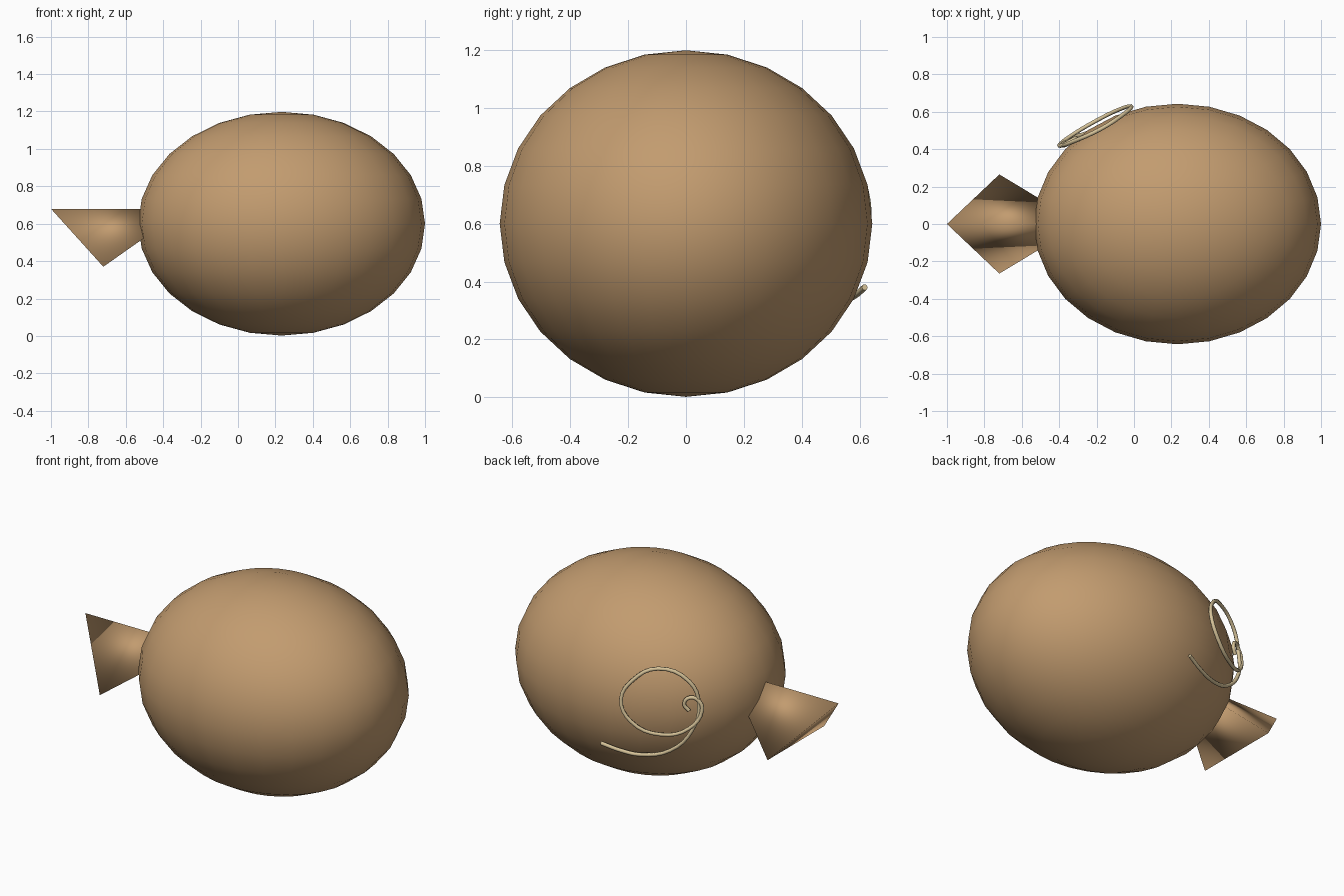
import bpy
import bmesh

default_cube = bpy.data.objects.get("Cube")
if default_cube:
    bpy.data.objects.remove(default_cube, do_unlink=True)


def make_material(name, color):
    material = bpy.data.materials.new(name)
    material.use_nodes = True
    material.diffuse_color = (*color, 1)
    shader = next(n for n in material.node_tree.nodes if n.type == "BSDF_PRINCIPLED")
    shader.inputs["Base Color"].default_value = (*color, 1)
    return material


def link_object(name, data, material):
    obj = bpy.data.objects.new(name, data)
    bpy.context.scene.collection.objects.link(obj)
    data.materials.append(material)
    return obj


tan = make_material("warm tan", (0.54, 0.33, 0.16))
straw = make_material("pale straw", (0.68, 0.55, 0.32))

# Egg-shaped body, a coarse smooth ball stretched sideways
bpy.ops.mesh.primitive_uv_sphere_add(segments=28, ring_count=14, radius=1,
                                     location=(0.233, 0, 0.6))
body = bpy.context.object
body.name = body.data.name = "body"
body.scale = (0.767, 0.643, 0.598)
body.data.materials.append(tan)
bpy.ops.object.shade_smooth()

# Three-sided tail fin whose apex is buried in the body
mesh = bpy.data.meshes.new("tail_fin")
bm = bmesh.new()
apex = bm.verts.new((-0.28, 0, 0.68))
tip = bm.verts.new((-1, 0, 0.68))
back_corner, front_corner = [bm.verts.new((-0.72, side * 0.265, 0.37)) for side in (1, -1)]
for corners in ((apex, tip, back_corner), (apex, back_corner, front_corner),
                (apex, front_corner, tip), (tip, front_corner, back_corner)):
    bm.faces.new(corners).smooth = True
bmesh.ops.recalc_face_normals(bm, faces=bm.faces)
bm.to_mesh(mesh)
bm.free()
link_object("tail_fin", mesh, tan)

# Curled cord resting against the back of the body
path = [
    # trailing end
    (0.126, 0.617, 0.38), (0.02, 0.58, 0.35), (-0.083, 0.545, 0.34),
    (-0.24, 0.49, 0.386), (-0.355, 0.45, 0.52),
    # large loop
    (-0.38, 0.42, 0.67), (-0.327, 0.44, 0.80), (-0.174, 0.51, 0.86),
    (-0.06, 0.584, 0.79), (-0.013, 0.627, 0.68), (-0.07, 0.616, 0.56),
    (-0.217, 0.544, 0.494), (-0.345, 0.466, 0.534),
    # small inner curl
    (-0.40, 0.42, 0.64), (-0.38, 0.422, 0.69), (-0.337, 0.445, 0.707),
    (-0.31, 0.46, 0.67), (-0.333, 0.448, 0.63),
]
curve = bpy.data.curves.new("curled_cord", "CURVE")
curve.dimensions = "3D"
curve.resolution_u = 4
curve.bevel_depth = 0.011
curve.bevel_resolution = 1
curve.use_fill_caps = True
spline = curve.splines.new("BEZIER")
spline.bezier_points.add(len(path) - 1)
for point, position in zip(spline.bezier_points, path):
    point.co = position
    point.handle_left_type = point.handle_right_type = "AUTO"
link_object("curled_cord", curve, straw)
